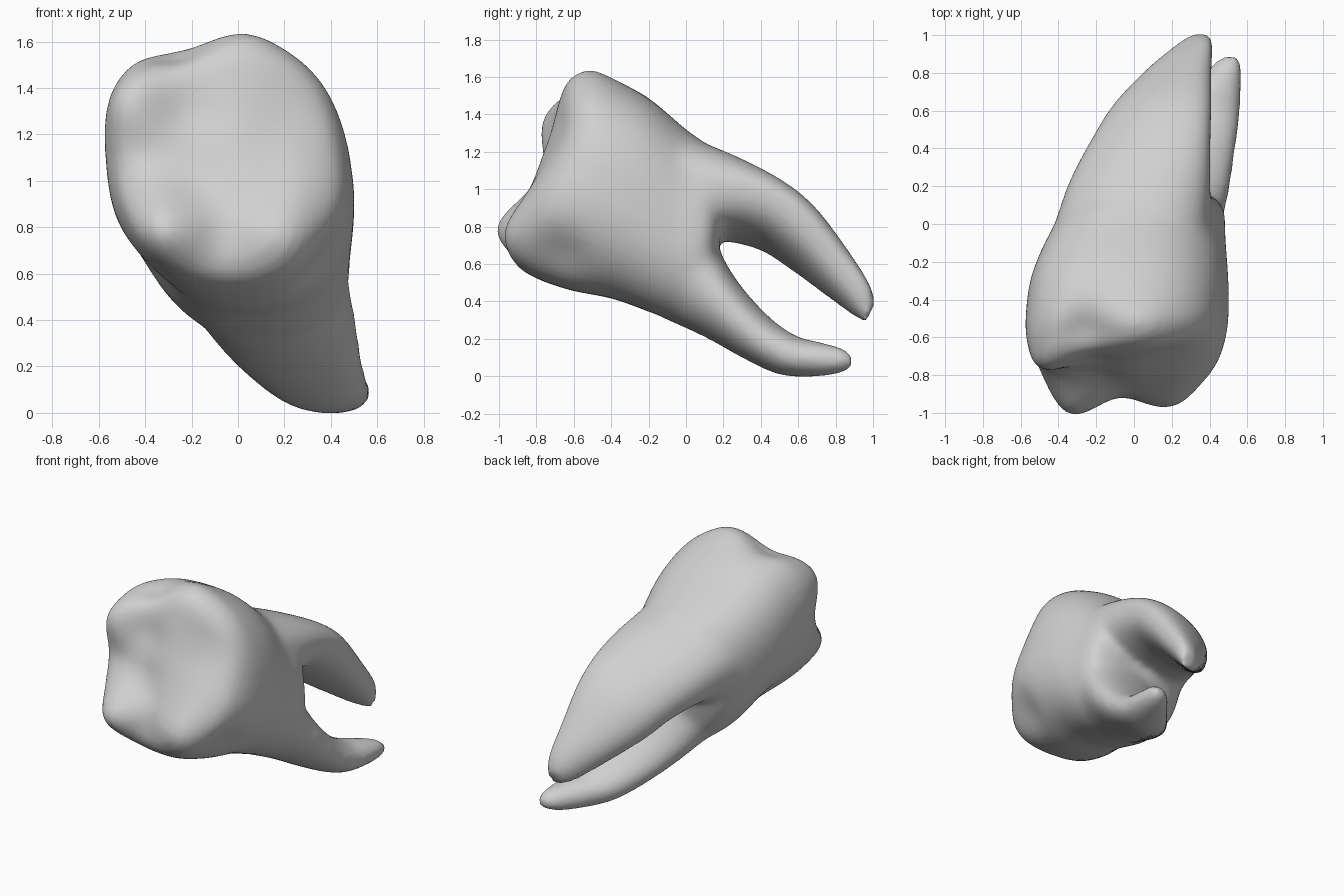
import bpy
import bmesh
import math
from mathutils import Vector

if "Cube" in bpy.data.objects:
    bpy.data.objects.remove(bpy.data.objects["Cube"], do_unlink=True)

SIDES = 48
STEPS = 5

# Each ring: bottom point, top point, (half width, tilt of the width)
crown_rings = [
    ((0, -.87, .92), (-.05, -.78, 1.20), (.13, 0)),
    ((-.03, -.93, .76), (-.08, -.71, 1.40), (.32, 0)),
    ((-.02, -.90, .61), (-.08, -.65, 1.53), (.44, 0)),
    ((0, -.81, .53), (-.08, -.57, 1.59), (.50, 0)),
    ((.02, -.62, .46), (-.09, -.45, 1.60), (.53, 0)),
    ((.04, -.38, .41), (-.08, -.22, 1.50), (.515, 0)),
    ((.10, -.10, .31), (-.05, 0, 1.32), (.45, 0)),
    ((.14, .04, .30), (0, .12, 1.23), (.40, 0)),
    ((.15, .12, .45), (.04, .18, 1.12), (.32, 0)),
    ((.15, .17, .62), (.08, .20, .98), (.18, 0)),
]
upper_root_rings = [
    ((-.02, -.15, .68), (-.03, -.02, 1.29), (.42, .04)),
    ((.03, .14, .74), (.02, .25, 1.175), (.38, .06)),
    ((.08, .38, .71), (.10, .51, 1.03), (.315, .08)),
    ((.14, .56, .60), (.16, .69, .885), (.26, .08)),
    ((.23, .74, .46), (.24, .86, .67), (.175, .06)),
    ((.31, .90, .33), (.33, .98, .49), (.095, .03)),
    ((.35, .96, .29), (.35, 1.01, .39), (.05, 0)),
]
lower_root_rings = [
    ((.08, -.12, .31), (.16, .10, .85), (.34, 0)),
    ((.16, .10, .21), (.23, .24, .56), (.31, 0)),
    ((.26, .30, .10), (.29, .42, .34), (.255, 0)),
    ((.35, .50, .01), (.37, .58, .22), (.195, 0)),
    ((.43, .70, 0), (.44, .72, .18), (.13, 0)),
    ((.48, .83, .02), (.49, .83, .15), (.08, 0)),
    ((.51, .885, .05), (.51, .885, .11), (.04, 0)),
]


def spline(rings):
    """Pass a smooth curve through the rings and sample it."""
    rows = [[n for part in ring for n in part] for ring in rings]
    rows = [rows[0]] + rows + [rows[-1]]
    for k in range(1, len(rows) - 2):
        for step in range(STEPS):
            t = step / STEPS
            yield [b + t * (c - a) / 2 + t * t * (a - 2.5 * b + 2 * c - d / 2)
                   + t ** 3 * (3 * b - a - 3 * c + d) / 2
                   for a, b, c, d in zip(*rows[k - 1:k + 3])]
    yield rows[-1]


def loft(bm, rings, top_power, bottom_power):
    """Skin a tube of rounded rings and close both ends."""
    loops = []
    for row in spline(rings):
        low, high = Vector(row[:3]), Vector(row[3:6])
        middle, up, side = (low + high) / 2, (high - low) / 2, Vector((row[6], 0, row[7]))
        loop = []
        for i in range(SIDES):
            a = math.tau * i / SIDES
            c, s = math.cos(a), math.sin(a)
            power = top_power if s > 0 else bottom_power
            c = math.copysign(abs(c) ** power, c)
            s = math.copysign(abs(s) ** power, s)
            loop.append(bm.verts.new(middle + side * c + up * s))
        loops.append(loop)
    for first, second in zip(loops, loops[1:]):
        for i in range(SIDES):
            j = (i + 1) % SIDES
            bm.faces.new((first[i], first[j], second[j], second[i]))
    bm.faces.new(loops[0][::-1])
    bm.faces.new(loops[-1])


def bake(obj):
    """Apply the modifiers."""
    graph = bpy.context.evaluated_depsgraph_get()
    obj.data = bpy.data.meshes.new_from_object(obj.evaluated_get(graph))
    obj.modifiers.clear()


def smooth(obj, iterations, group=""):
    modifier = obj.modifiers.new("soften", "SMOOTH")
    modifier.factor = .5
    modifier.iterations = iterations
    modifier.vertex_group = group


# Crown and two roots as overlapping tubes
mesh = bpy.data.meshes.new("molar")
bm = bmesh.new()
loft(bm, crown_rings, .78, .9)
loft(bm, upper_root_rings, .9, .75)
loft(bm, lower_root_rings, .95, .95)
bmesh.ops.recalc_face_normals(bm, faces=bm.faces)
bm.to_mesh(mesh)
bm.free()
molar = bpy.data.objects.new("molar", mesh)
bpy.context.collection.objects.link(molar)

# Fuse the tubes
remesh = molar.modifiers.new("fuse", "REMESH")
remesh.mode = "VOXEL"
remesh.voxel_size = .02
bake(molar)

# Cusps (pushed out) and grooves (pushed in): centre, radius, push
dents = [
    ((-.31, -.85, .78), .16, (-.02, -.125, 0)),
    ((.18, -.88, .74), .18, (.02, -.06, 0)),
    ((-.44, -.68, 1.34), .17, (-.03, -.06, .02)),
    ((.02, -.54, 1.60), .17, (.01, -.01, .035)),
    ((-.26, -.56, 1.60), .14, (0, .01, -.06)),
    ((-.22, -.70, 1.27), .15, (0, .05, 0)),
    ((-.40, -.74, 1.08), .14, (.01, .05, 0)),
    ((-.06, -.92, .76), .11, (0, .03, 0)),
    ((-.20, -.82, 1.02), .15, (0, .04, 0)),
    ((.32, -.68, 1.25), .27, (-.02, .08, 0)),
    ((-.42, -.42, .55), .20, (.04, 0, .03)),
    ((.42, -.70, .62), .18, (-.04, .03, .02)),
]
for v in molar.data.vertices:
    spot = v.co.copy()
    for centre, radius, push in dents:
        d = (spot - Vector(centre)).length / radius
        v.co += Vector(push) * math.exp(-d * d)

# Blend strongly where the roots leave the crown, lightly elsewhere
junction = molar.vertex_groups.new(name="junction")
for v in molar.data.vertices:
    junction.add([v.index], math.exp(-((v.co.y - .08) / .2) ** 2), "REPLACE")
smooth(molar, 36, "junction")
smooth(molar, 7)
bake(molar)

# One plain enamel colour
enamel = bpy.data.materials.new("enamel_grey")
enamel.use_nodes = True
colour = (.63, .63, .63, 1)
enamel.diffuse_color = colour
enamel.node_tree.nodes["Principled BSDF"].inputs["Base Color"].default_value = colour
molar.data.materials.clear()
molar.data.materials.append(enamel)
molar.data.shade_smooth()
